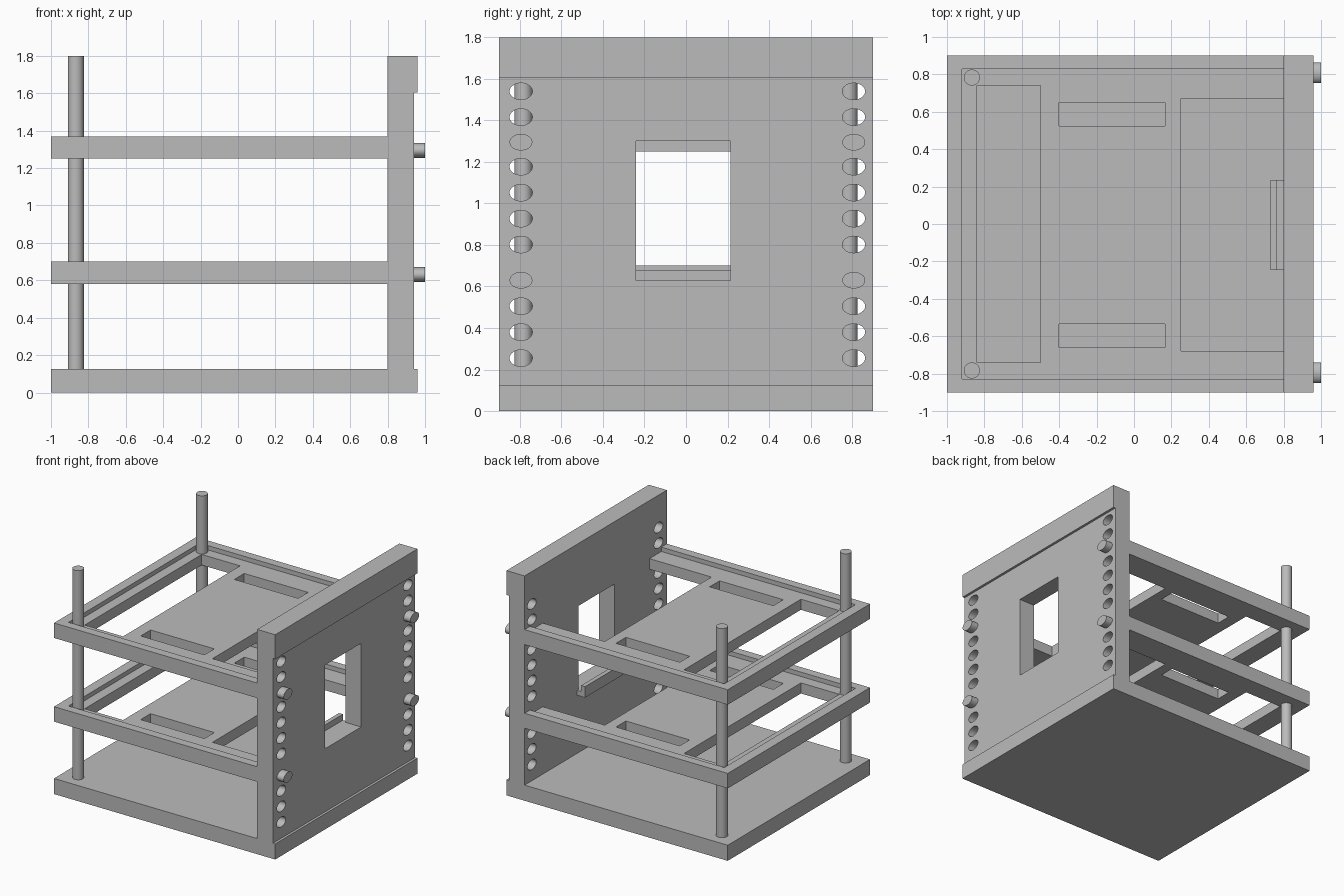
import bpy
import bmesh
from mathutils import Matrix, Vector

cube = bpy.data.objects.get("Cube")
if cube:
    bpy.data.objects.remove(cube, do_unlink=True)

# One plain grey for everything
grey = bpy.data.materials.new("plain grey")
grey.use_nodes = True
grey.diffuse_color = (0.5, 0.5, 0.5, 1)
grey.node_tree.nodes["Principled BSDF"].inputs["Base Color"].default_value = (0.5, 0.5, 0.5, 1)


def make_object(name, bm):
    bmesh.ops.recalc_face_normals(bm, faces=bm.faces)
    mesh = bpy.data.meshes.new(name)
    bm.to_mesh(mesh)
    bm.free()
    mesh.materials.append(grey)
    obj = bpy.data.objects.new(name, mesh)
    bpy.context.collection.objects.link(obj)
    return obj


def add_box(bm, xs, ys, zs):
    low, high = (Vector(c) for c in zip(xs, ys, zs))
    matrix = Matrix.Translation((low + high) / 2) @ Matrix.Diagonal((high - low).to_4d())
    bmesh.ops.create_cube(bm, size=1, matrix=matrix)


def add_rod(bm, x, y, z, length, wide, tall):
    """Elliptical rod along x, centred on the given point."""
    matrix = (Matrix.Translation((x, y, z)) @ Matrix.Diagonal((1, wide, tall, 1))
              @ Matrix.Rotation(1.5708, 4, "Y"))
    bmesh.ops.create_cone(bm, cap_ends=True, segments=32, radius1=0.5, radius2=0.5,
                          depth=length, matrix=matrix)


def extrude_profile(name, points, y0, y1):
    """Extrude an x-z outline along y."""
    bm = bmesh.new()
    face = bm.faces.new([bm.verts.new((x, y0, z)) for x, z in points])
    side = bmesh.ops.extrude_face_region(bm, geom=[face])
    verts = [v for v in side["geom"] if isinstance(v, bmesh.types.BMVert)]
    bmesh.ops.translate(bm, verts=verts, vec=(0, y1 - y0, 0))
    return make_object(name, bm)


def select_only(obj):
    bpy.ops.object.select_all(action="DESELECT")
    obj.select_set(True)
    bpy.context.view_layer.objects.active = obj


def cut(target, bm):
    cutter = make_object("cutter", bm)
    cutter.hide_render = True
    mod = target.modifiers.new("cut", "BOOLEAN")
    mod.operation = "DIFFERENCE"
    mod.solver = "EXACT"
    mod.object = cutter
    select_only(target)
    bpy.ops.object.modifier_apply(modifier=mod.name)
    bpy.data.objects.remove(cutter, do_unlink=True)


def smooth(obj):
    select_only(obj)
    bpy.ops.object.shade_smooth_by_angle(angle=0.6)


# Floor plate and upright side wall with a thicker top band
frame = extrude_profile("base_and_wall", [
    (-1, 0), (0.96, 0), (0.96, 0.125), (0.94, 0.125), (0.94, 1.605),
    (0.96, 1.605), (0.96, 1.8), (0.8, 1.8), (0.8, 0.125), (-1, 0.125)], -0.9, 0.9)

# Window and two columns of peg holes; pegs fill one hole at each shelf level
peg_columns = (-0.795, 0.808)
peg_levels = (0.63, 1.295)
hole_levels = [0.255 + 0.125 * i for i in range(3)]
hole_levels += [0.802 + 0.125 * i for i in range(4)] + [1.416, 1.54]
bm = bmesh.new()
add_box(bm, (0.7, 1.1), (-0.24, 0.215), (0.63, 1.3))
for y in peg_columns:
    for z in hole_levels:
        add_rod(bm, 0.87, y, z, 0.4, 0.11, 0.08)
cut(frame, bm)
smooth(frame)

# Hooked ledge below the window
extrude_profile("window_ledge", [
    (0.73, 0.59), (0.8, 0.59), (0.8, 0.63), (0.765, 0.63),
    (0.765, 0.678), (0.73, 0.678)], -0.245, 0.235)

# Two matching shelves with a recessed tray and open cutouts
for name, z in (("lower", 0.58), ("upper", 1.25)):
    top = z + 0.12
    bm = bmesh.new()
    add_box(bm, (-1, 0.8), (-0.9, 0.9), (z, top))
    shelf = make_object(name + "_shelf", bm)
    bm = bmesh.new()
    add_box(bm, (-0.92, 0.9), (-0.83, 0.83), (top - 0.035, top + 0.1))
    cut(shelf, bm)
    through = (z - 0.1, top + 0.1)
    bm = bmesh.new()
    add_box(bm, (-0.84, -0.5), (-0.74, 0.74), through)
    add_box(bm, (0.25, 0.9), (-0.68, 0.67), through)
    add_box(bm, (-0.4, 0.165), (0.525, 0.65), through)
    add_box(bm, (-0.4, 0.165), (-0.66, -0.535), through)
    cut(shelf, bm)

# Support posts and shelf pegs on both sides
for side, y, peg_y in (("front", -0.783, peg_columns[0]), ("back", 0.783, peg_columns[1])):
    bm = bmesh.new()
    bmesh.ops.create_cone(bm, cap_ends=True, segments=32, radius1=0.043, radius2=0.043,
                          depth=1.7, matrix=Matrix.Translation((-0.867, y, 0.95)))
    smooth(make_object(side + "_post", bm))
    for level, z in zip(("lower", "upper"), peg_levels):
        bm = bmesh.new()
        add_rod(bm, 0.92, peg_y, z, 0.16, 0.11, 0.08)
        smooth(make_object(f"{side}_{level}_peg", bm))
